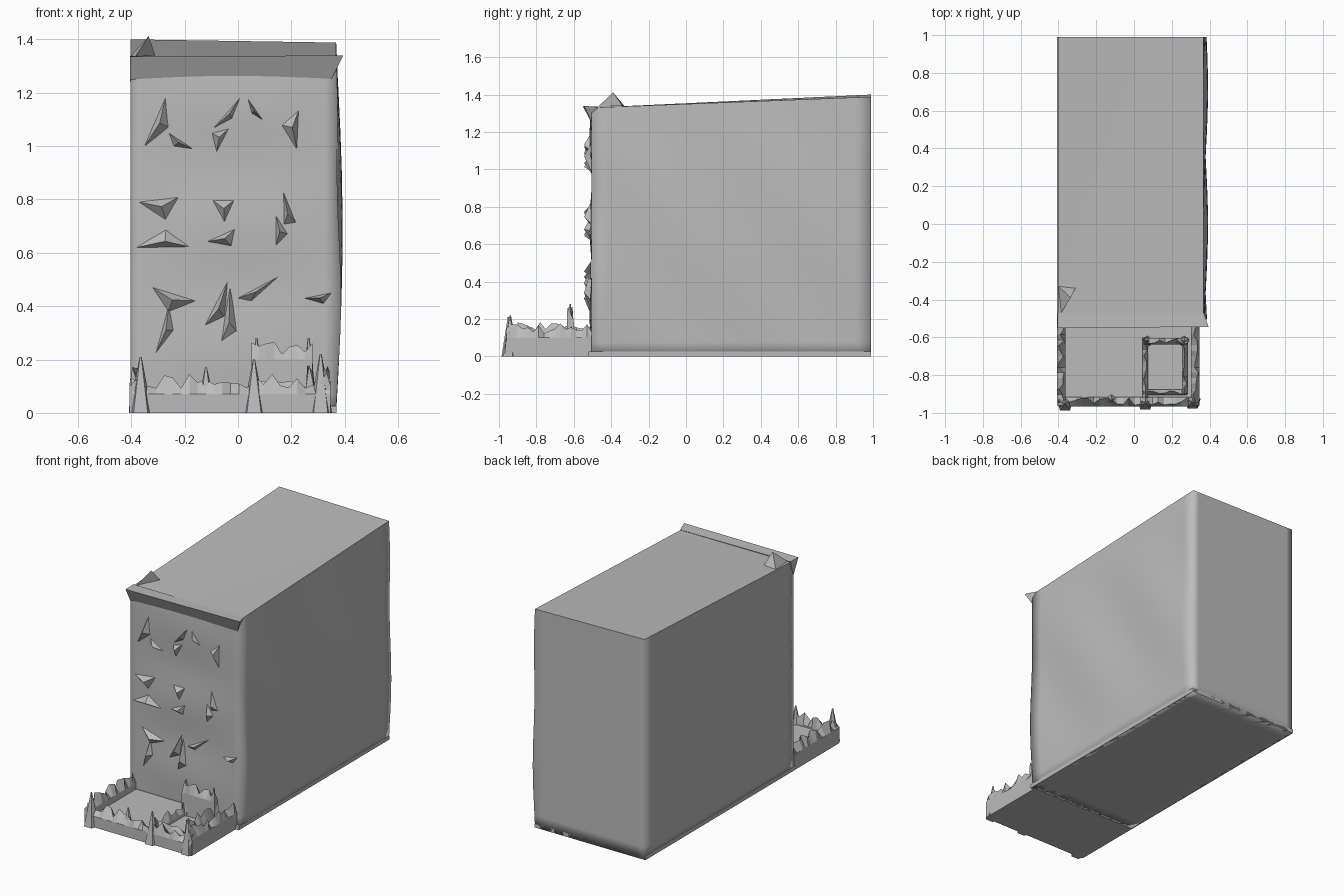
import bpy, bmesh, math, random
from mathutils import Vector

random.seed(4)
cube = bpy.data.objects.get("Cube")
if cube:
    bpy.data.objects.remove(cube, do_unlink=True)

GREY = (0.5, 0.5, 0.5, 1)
mat = bpy.data.materials.new("plain grey")
mat.use_nodes = True
mat.diffuse_color = GREY
mat.node_tree.nodes["Principled BSDF"].inputs["Base Color"].default_value = GREY


def finish(bm, name):
    bmesh.ops.recalc_face_normals(bm, faces=bm.faces)
    mesh = bpy.data.meshes.new(name)
    bm.to_mesh(mesh)
    bm.free()
    mesh.materials.append(mat)
    obj = bpy.data.objects.new(name, mesh)
    bpy.context.collection.objects.link(obj)
    return obj


def box(name, x, y, z):
    bm = bmesh.new()
    bmesh.ops.create_cube(bm, size=1)
    for v in bm.verts:
        v.co = [lo + (c + 0.5) * (hi - lo) for c, (lo, hi) in zip(v.co, (x, y, z))]
    return finish(bm, name)


def solid(name, points, faces):
    bm = bmesh.new()
    vs = [bm.verts.new(p) for p in points]
    for f in faces:
        bm.faces.new([vs[i] for i in f])
    return finish(bm, name)


# House body: a gently warped block under a roof that rises to the back
def house_body():
    bm = bmesh.new()
    bmesh.ops.create_cube(bm, size=1)
    bmesh.ops.subdivide_edges(bm, edges=bm.edges[:], cuts=17, use_grid_fill=True)
    bm.normal_update()
    for f in bm.faces:
        f.smooth = True
    for e in bm.edges:
        tops = [f.normal.z > 0.9 for f in e.link_faces]
        if tops[0] != tops[1]:
            e.smooth = False
    for v in bm.verts:
        u, w, t = v.co + Vector((0.5, 0.5, 0.5))
        left, front = u > 0.999, w < 0.001
        x = -0.402 + 0.77 * u
        y = -0.505 + 1.495 * w
        z = t * (1.33 + 0.07 * w - 0.012 * u * w)
        middle = math.sin(math.pi * t)
        if left:
            x += middle * (0.014 + 0.01 * math.sin(13 * w + 7 * t))
        if front:
            y -= 0.012 * math.sin(9 * t) ** 2 * math.sin(math.pi * u)
        v.co = x, y, z
    return finish(bm, "house_body")


house_body()
box("base_plate", (-0.408, 0.37), (-0.52, 0.99), (0, 0.025))

# Sloping cornice lip along the top of the facade, flared at one end
solid("front_cornice",
      [(-0.405, -0.55, 1.335), (0.395, -0.545, 1.34), (0.37, -0.47, 1.333),
       (-0.405, -0.47, 1.337), (-0.405, -0.5, 1.24), (0.345, -0.5, 1.24)],
      [(0, 1, 2, 3), (0, 4, 5, 1), (1, 5, 2), (0, 3, 4), (2, 5, 4, 3)])
solid("roof_peak",
      [(-0.385, -0.47, 1.335), (-0.31, -0.34, 1.34), (-0.4, -0.33, 1.34), (-0.335, -0.39, 1.412)],
      [(0, 1, 2), (0, 1, 3), (1, 2, 3), (2, 0, 3)])


# Broken window mouldings: thin creased shards on the facade
SHARDS = [
    (-0.27, 1.19, -0.35, 1.0, -0.26, 1.07), (-0.26, 1.05, -0.17, 0.99, -0.24, 1.0),
    (0.02, 1.2, -0.1, 1.06, -0.02, 1.1), (-0.1, 1.05, -0.03, 1.07, -0.08, 0.98),
    (0.03, 1.19, 0.1, 1.09, 0.05, 1.12), (0.23, 1.14, 0.16, 1.08, 0.22, 0.99),
    (-0.37, 0.79, -0.22, 0.81, -0.27, 0.72), (-0.38, 0.62, -0.17, 0.62, -0.27, 0.69),
    (-0.1, 0.8, -0.01, 0.8, -0.05, 0.7), (-0.13, 0.64, 0, 0.7, -0.02, 0.62),
    (0.17, 0.83, 0.22, 0.71, 0.17, 0.7), (0.14, 0.75, 0.19, 0.67, 0.14, 0.62),
    (-0.32, 0.47, -0.16, 0.42, -0.26, 0.38), (-0.26, 0.4, -0.24, 0.31, -0.31, 0.22),
    (-0.04, 0.49, -0.13, 0.32, -0.05, 0.36), (-0.03, 0.47, 0, 0.3, -0.07, 0.25),
    (0.15, 0.51, 0, 0.43, 0.05, 0.42), (0.25, 0.43, 0.35, 0.45, 0.32, 0.41),
]
bm = bmesh.new()
for s in SHARDS:
    rim = [bm.verts.new((s[i], -0.507, s[i + 1])) for i in (0, 2, 4)]
    mid = sum((v.co for v in rim), Vector()) / 3
    tip = bm.verts.new((mid.x, -0.545, mid.z))
    for i in range(3):
        bm.faces.new((rim[i], rim[(i + 1) % 3], tip))
    bm.faces.new(rim)
finish(bm, "window_shards")

# Front yard floor
box("yard_floor", (-0.395, 0.345), (-0.965, -0.5), (0, 0.06))


# Low yard walls: solid foot below a ragged, crumpled crest
def ragged_wall(name, a, b, thick, foot, crest, steps):
    a, b = Vector(a), Vector(b)
    side = Vector((a.y - b.y, b.x - a.x)).normalized() * thick / 2
    bm = bmesh.new()
    rings = []
    for i in range(steps + 1):
        p = a.lerp(b, i / steps)
        top = foot + (crest - foot) * random.uniform(0.3, 1.1)
        drift = side * random.uniform(-0.8, 0.8)
        ring = [(p - side, 0.0), (p - side, foot), (p + drift, top), (p + side, foot), (p + side, 0.0)]
        rings.append([bm.verts.new((q.x, q.y, z)) for q, z in ring])
    for r, s in zip(rings, rings[1:]):
        for k in range(5):
            n = (k + 1) % 5
            bm.faces.new((r[k], r[n], s[n], s[k]))
    bm.faces.new(rings[0])
    bm.faces.new(rings[-1])
    finish(bm, name)


ragged_wall("yard_wall_right", (-0.385, -0.96), (-0.385, -0.5), 0.045, 0.1, 0.17, 16)
ragged_wall("yard_wall_left", (0.325, -0.96), (0.325, -0.5), 0.045, 0.1, 0.17, 16)
ragged_wall("yard_wall_front", (-0.4, -0.94), (0.345, -0.94), 0.05, 0.07, 0.14, 24)
ragged_wall("stair_wall_right", (0.06, -0.92), (0.06, -0.6), 0.03, 0.08, 0.15, 10)
ragged_wall("stair_wall_left", (0.27, -0.9), (0.27, -0.6), 0.03, 0.1, 0.18, 10)
ragged_wall("stair_wall_back", (0.05, -0.62), (0.28, -0.62), 0.035, 0.2, 0.26, 8)
ragged_wall("stair_wall_front", (0.05, -0.89), (0.28, -0.89), 0.03, 0.08, 0.12, 8)


# Pointed posts at the yard corners and gate
def post(name, x, y, r, height):
    bm = bmesh.new()
    bmesh.ops.create_cone(bm, cap_ends=True, segments=5, radius1=r, radius2=0.004, depth=height)
    bmesh.ops.translate(bm, verts=bm.verts, vec=(x, y, height / 2))
    finish(bm, name)


post("corner_post_right", -0.365, -0.95, 0.045, 0.21)
post("corner_post_left", 0.31, -0.94, 0.045, 0.22)
post("gate_post", 0.06, -0.945, 0.045, 0.2)
post("front_wall_peak", -0.12, -0.93, 0.04, 0.17)
post("stair_post_right", 0.07, -0.62, 0.035, 0.28)
post("stair_post_left", 0.265, -0.62, 0.035, 0.28)
